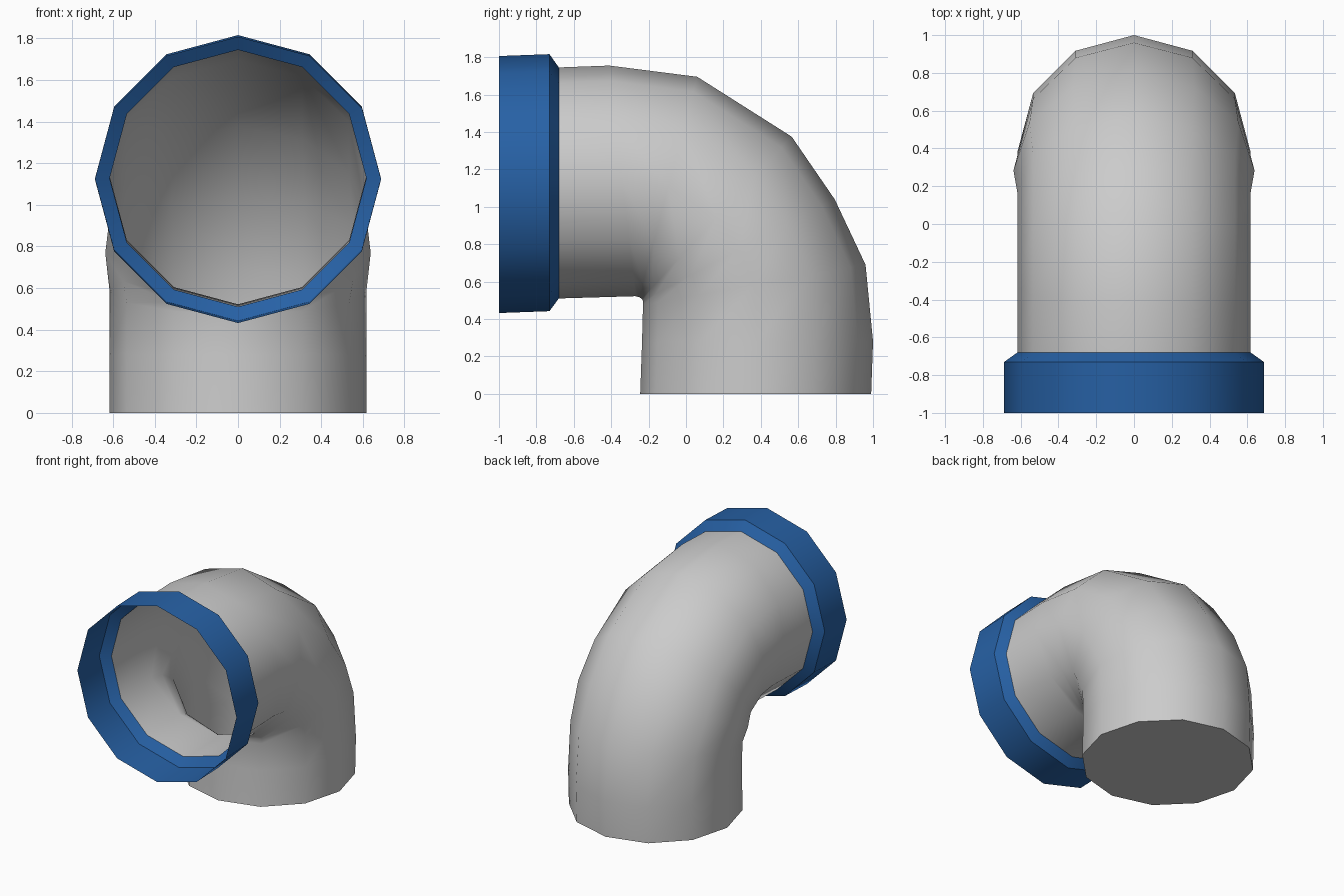
import bpy, math

if "Cube" in bpy.data.objects:
    bpy.data.objects.remove(bpy.data.objects["Cube"])

SIDES = 12


def tube(name, rings, angle, cap_end=False, color=None):
    """Skin 12-sided rings given as (outer y, outer z, inner y, inner z, half width)."""
    verts, faces = [], []
    for oy, oz, iy, iz, w in rings:
        cy, cz = (oy + iy) / 2, (oz + iz) / 2
        for k in range(SIDES):
            a = 2 * math.pi * k / SIDES
            verts.append((w * math.sin(a),
                          cy + (oy - cy) * math.cos(a),
                          cz + (oz - cz) * math.cos(a)))
    for i in range(len(rings) - 1):
        for k in range(SIDES):
            n = (k + 1) % SIDES
            a, b = i * SIDES, (i + 1) * SIDES
            faces.append((a + k, a + n, b + n, b + k))
    if cap_end:
        start = (len(rings) - 1) * SIDES
        faces.append(tuple(range(start, start + SIDES)))
    mesh = bpy.data.meshes.new(name)
    mesh.from_pydata(verts, [], faces)
    obj = bpy.data.objects.new(name, mesh)
    bpy.context.collection.objects.link(obj)
    if color:
        mat = bpy.data.materials.new(name + "_paint")
        mat.diffuse_color = color
        mat.use_nodes = True
        mat.node_tree.nodes["Principled BSDF"].inputs["Base Color"].default_value = mat.diffuse_color
        mesh.materials.append(mat)
    bpy.ops.object.select_all(action='DESELECT')
    obj.select_set(True)
    bpy.context.view_layer.objects.active = obj
    bpy.ops.object.shade_smooth_by_angle(angle=math.radians(angle))
    return obj


# Elbow pipe: open at the front, rings fanning round the tight inner corner, closed at the base
R = 0.617
tube("elbow_pipe", [
    (-0.68, 1.745, -0.68, 0.51, R),
    (-0.41, 1.755, -0.27, 0.522, R),
    (0.06, 1.695, -0.25, 0.517, R),
    (0.565, 1.375, -0.237, 0.508, R),
    (0.795, 1.04, -0.23, 0.498, 0.638),
    (0.96, 0.69, -0.23, 0.475, R),
    (1.0, 0.28, -0.235, 0.28, R),
    (0.99, 0.0, -0.245, 0.0, R),
], 70, cap_end=True)

# Blue collar: thin open sleeve with a chamfer down to the pipe
tube("pipe_collar", [
    (-1.0, 1.806, -1.0, 0.432, 0.687),
    (-0.73, 1.816, -0.73, 0.442, 0.687),
    (-0.68, 1.745, -0.68, 0.51, R),
], 40, color=(0.02, 0.12, 0.38, 1))
